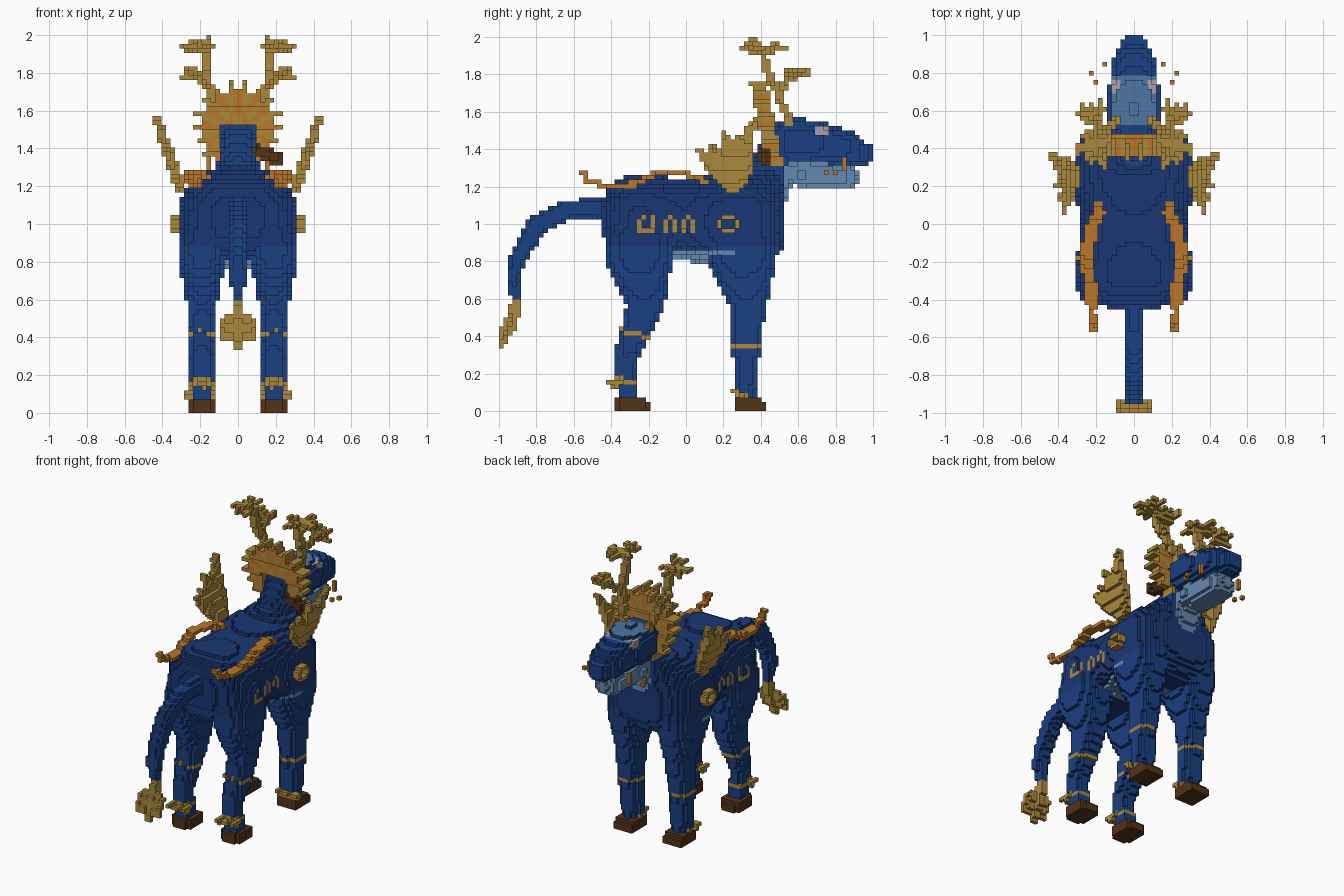
import bpy, bmesh, math
from mathutils import Vector

if "Cube" in bpy.data.objects:
    bpy.data.objects.remove(bpy.data.objects["Cube"], do_unlink=True)

V = 2 / 84          # edge length of one block
world = {}          # block -> (part, colour)

COLOURS = {
    "blue": (0.010, 0.050, 0.220),
    "navy": (0.010, 0.039, 0.175),
    "pale_blue": (0.125, 0.250, 0.43),
    "crown_blue": (0.075, 0.180, 0.37),
    "gold": (0.41, 0.25, 0.045),
    "orange": (0.49, 0.185, 0.022),
    "brown": (0.085, 0.033, 0.010),
    "eye_grey": (0.40, 0.34, 0.40),
}
NAMES = list(COLOURS)


def cell(p):
    return tuple(math.floor(c / V + 1e-6) for c in p)


def centre(c):
    return Vector([(n + 0.5) * V for n in c])


def put(part, colour, c, mirror):
    world[c] = (part, colour)
    if mirror:
        world[(-1 - c[0], c[1], c[2])] = (part, colour)


def fill(part, colour, lo, hi, test=lambda p: True, mirror=False):
    """Fill the blocks of a box whose centres pass a test."""
    a, b = cell(lo), cell(hi)
    for i in range(a[0], b[0] + 1):
        for j in range(a[1], b[1] + 1):
            for k in range(max(a[2], 0), b[2] + 1):
                p = centre((i, j, k))
                if all(lo[n] <= p[n] <= hi[n] for n in range(3)) and test(p):
                    put(part, colour, (i, j, k), mirror)


def blob(part, colour, c, r, power=2.4, mirror=False):
    """Rounded solid with centre c and radii r."""
    c, r = Vector(c), Vector(r)
    put(part, colour, cell(c), mirror)
    fill(part, colour, c - r, c + r,
         lambda p: sum(abs((p[n] - c[n]) / r[n]) ** power for n in range(3)) <= 1, mirror)


def tube(part, colour, points, power=2.4, mirror=False):
    """Sweep a blob along points of (x, y, z, rx, ry, rz)."""
    for a, b in zip(points, points[1:]):
        a, b = Vector(a), Vector(b)
        steps = max(1, math.ceil((b - a).length / (V * 0.7)))
        for s in range(steps + 1):
            q = a.lerp(b, s / steps)
            blob(part, colour, q[:3], q[3:], power, mirror)


def line(part, colour, points, r, mirror=True):
    tube(part, colour, [(*p, r, r, r) for p in points], 2, mirror)


def paint(colour, test):
    """Recolour blocks by a rule on their mirrored centre."""
    for c, (part, old) in list(world.items()):
        p = centre(c)
        side = 1 if p.x > 0 else -1
        p.x = abs(p.x)
        outer = (c[0] + side, c[1], c[2]) not in world
        if test(part, p, outer):
            world[c] = (part, colour)


# Torso
tube("torso", "navy", [(0, -.25, 1.03, .30, .20, .23), (0, 0, 1.03, .27, .2, .21),
                       (0, .28, 1.01, .32, .25, .26)], 2.8)

# Legs and hooves
tube("rear_legs", "blue", [(.19, -.25, .87, .12, .18, .22), (.19, -.21, .60, .08, .10, .10),
                           (.195, -.26, .44, .07, .08, .07), (.19, -.33, .28, .058, .06, .06),
                           (.19, -.31, .08, .058, .045, .06)], 2.6, True)
tube("front_legs", "blue", [(.19, .30, .87, .125, .19, .2), (.19, .335, .60, .08, .10, .10),
                            (.195, .325, .40, .07, .08, .05), (.19, .315, .08, .06, .055, .05)], 2.6, True)
paint("navy", lambda part, p, out: part.endswith("legs") and p.z > .89)
for y in (-.285, .35):
    fill("hooves", "brown", (.12, y - .09, 0), (.265, y + .09, .075),
         lambda p: abs((p.x - .19) / .08) ** 3 + abs((p.y - y) / .095) ** 3 < 1
         and (p.z < .05 or p.y < y + .06), True)

# Neck, head and jaw
blob("neck", "navy", (0, .38, 1.19), (.20, .16, .12))
tube("neck", "blue", [(0, .42, 1.22, .14, .13, .1), (0, .48, 1.36, .10, .11, .1),
                      (0, .50, 1.42, .10, .10, .1)])
tube("throat", "pale_blue", [(0, .49, 1.12, .08, .04, .05), (0, .54, 1.28, .1, .05, .06)])
tube("jaw", "pale_blue", [(0, .62, 1.27, .11, .07, .07), (0, .84, 1.25, .085, .08, .07)], 2.7)
tube("head", "blue", [(0, .60, 1.44, .14, .15, .12), (0, .68, 1.435, .135, .12, .11),
                      (0, .84, 1.405, .11, .10, .09), (0, .90, 1.385, .09, .06, .07),
                      (0, .95, 1.375, .07, .05, .06)], 3)
paint("eye_grey", lambda part, p, out: part == "head" and .70 < p.y < .77
      and 1.465 < p.z < 1.53 and p.x > .06)

# Belly patch
paint("pale_blue", lambda part, p, out: part == "torso" and p.z < .86 and -.08 < p.y < .28)
fill("belly", "pale_blue", (-.1, -.08, .81), (.1, .27, .85))
paint("pale_blue", lambda part, p, out: part == "front_legs" and out
      and .835 < p.z < .86 and .1 < p.y < .27)

# Tail with a tuft of spreading hairs
tube("tail", "blue", [(0, -.40, 1.08, .05, .05, .06), (0, -.62, 1.08, .05, .05, .05),
                      (0, -.80, .99, .05, .055, .055), (0, -.89, .84, .045, .045, .05),
                      (0, -.925, .72, .04, .04, .05), (0, -.91, .59, .025, .025, .03)], 2.4)
line("tail_tuft", "gold", [(0, -.91, .56), (0, -.945, .45)], .035, False)
for x, z in ((.01, .36), (.04, .40), (.07, .40), (.09, .43)):
    line("tail_tuft", "gold", [(.02, -.925, .53), (x * .8, -.95, z + .06), (x, -.985, z)], .016)

# Mane: jagged collar behind the head, open around the neck
def in_mane(p):
    a, r = math.atan2(p.z - 1.51, p.x), math.hypot(p.x, p.z - 1.51)
    back = .45 - .2 * (p.z - 1.45)
    edge = .215 + .035 * math.cos(18 * a)
    return r < edge and p.z > 1.32 and abs(p.y - back) < .045 and not (p.x < .09 and p.z < 1.52)

fill("mane", "gold", (0, .3, 1.3), (.28, .54, 1.76), in_mane, True)
paint("orange", lambda part, p, out: part == "mane" and math.hypot(p.x, p.z - 1.51) < .21
      and math.sin(13 * math.atan2(p.z - 1.51, p.x) + 1) > 0)
line("ear", "brown", [(.11, .42, 1.385), (.16, .42, 1.37), (.205, .42, 1.345)], .034, False)

# Antlers
line("antlers", "gold", [(.10, .55, 1.55), (.14, .50, 1.68), (.17, .44, 1.80), (.16, .41, 1.92)], .024)
line("antlers", "gold", [(.15, .49, 1.70), (.20, .55, 1.77), (.26, .59, 1.78), (.29, .58, 1.78)], .018)
line("antlers", "gold", [(.20, .55, 1.77), (.18, .64, 1.81)], .02)
line("antlers", "gold", [(.17, .42, 1.90), (.22, .41, 1.93), (.30, .41, 1.94)], .02)
for x, y, z in ((.16, .31, 1.95), (.22, .32, 1.96), (.30, .38, 1.95), (.20, .53, 1.94), (.28, .47, 1.93),
                (.13, .45, 1.94), (.24, .49, 1.96), (.25, .36, 1.92), (.16, .36, 1.985)):
    line("antlers", "gold", [(.19, .41, 1.93), (x, y, z)], .018)
for x, y in ((.23, .63), (.17, .60), (.22, .53), (.27, .62), (.26, .55)):
    line("antlers", "gold", [(.22, .57, 1.78), (x, y, 1.82)], .018)

# Wings: fans of feathers leaning outwards
def wing_x(z):
    return .30 + (z - 1.17) * .34

for y, z in ((.07, 1.39), (.11, 1.32), (.14, 1.41), (.21, 1.48), (.27, 1.45),
             (.32, 1.50), (.36, 1.55), (.35, 1.34)):
    my, mz = .25 + (y - .25) * .65, 1.21 + (z - 1.21) * .65
    tube("wings", "gold", [(wing_x(1.2), .25, 1.21, .026, .06, .04), (wing_x(mz), my, mz, .026, .04, .045),
                           (wing_x(z), y, z, .02, .018, .018)], 2, True)

# Ribbons along the back
ribbon = [(.19, .12, 1.21), (.19, .06, 1.25), (.22, -.02, 1.27), (.24, -.11, 1.28), (.245, -.18, 1.26),
          (.24, -.25, 1.22), (.22, -.36, 1.20), (.225, -.45, 1.21), (.225, -.52, 1.23), (.225, -.555, 1.28)]
tube("ribbons", "orange", [(*p, .036 if p[1] > -.4 else .024, .016, .016) for p in ribbon], 3, True)

# Flank ring and row of arches
fill("flank_rings", "gold", (.29, .16, .94), (.358, .30, 1.06),
     lambda p: .55 < math.hypot((p.y - .226) / .055, (p.z - 1.0) / .05) < 1, True)

def near(v, *marks):
    return any(abs(v - m) < V / 2 for m in marks)

def on_flank(part, p, out):
    return part in ("torso", "rear_legs") and out and p.x > .18

paint("gold", lambda part, p, out: on_flank(part, p, out) and .95 < p.z < 1.03
      and near(p.y, -.25, -.18, -.11, -.06, -.015, .035))
paint("gold", lambda part, p, out: on_flank(part, p, out) and (
    (1.02 < p.z < 1.05 and (near(p.y, -.085, .01, -.23, -.18)))
    or (.95 < p.z < .975 and near(p.y, -.225, -.2))))

# Leg bands and fetlock tufts
paint("gold", lambda part, p, out: (part == "front_legs" and .325 < p.z < .35)
      or (part == "rear_legs" and abs(p.z - .415 + .25 * (p.y + .28)) < .013))
for x in (.125, .19, .26):
    line("fetlocks", "gold", [(x, -.34, .16), (x, -.38, .14), (x, -.42, .15)], .014)
    line("fetlocks", "gold", [(x, .28, .09), (x, .25, .11)], .018)
paint("gold", lambda part, p, out: (part == "rear_legs" and .14 < p.z < .19 and (p.y < -.34 or p.z < .165))
      or (part == "front_legs" and .07 < p.z < .12 and p.y < (.33 if p.z < .095 else .29)))

# Floating whisker beads and cheek marks
for p in ((.155, .845, 1.30), (.155, .845, 1.33), (.155, .845, 1.355), (.225, .79, 1.285), (.21, .75, 1.285)):
    put("whisker_beads", "orange", cell(p), True)

# Turn the blocks of each part into a mesh of exposed faces
materials = []
for name, rgb in COLOURS.items():
    m = bpy.data.materials.new(name)
    m.use_nodes = True
    m.diffuse_color = (*rgb, 1)
    bsdf = m.node_tree.nodes["Principled BSDF"]
    bsdf.inputs["Base Color"].default_value = (*rgb, 1)
    bsdf.inputs["Roughness"].default_value = 0.8
    materials.append(m)


def face_colour(part, colour, c, axis, side):
    """The crown is lighter on its upward faces only."""
    p = centre(c)
    crown = part == "head" and colour == "blue" and axis == 2 and side and .52 < p.y < .78
    return "crown_blue" if crown and abs(p.x) < .13 else colour


for part in sorted({v[0] for v in world.values()}):
    bm, verts, used = bmesh.new(), {}, []
    for c, (owner, colour) in world.items():
        if owner != part:
            continue
        for axis in range(3):
            u, w = (axis + 1) % 3, (axis + 2) % 3
            for side in (0, 1):
                n = list(c)
                n[axis] += 2 * side - 1
                if tuple(n) in world:
                    continue
                quad = []
                for du, dw in ((0, 0), (1, 0), (1, 1), (0, 1)):
                    k = list(c)
                    k[axis] += side
                    k[u] += du
                    k[w] += dw
                    k = tuple(k)
                    if k not in verts:
                        verts[k] = bm.verts.new(Vector(k) * V)
                    quad.append(verts[k])
                face = bm.faces.new(quad if side else quad[::-1])
                shade = face_colour(part, colour, c, axis, side)
                if shade not in used:
                    used.append(shade)
                face.material_index = used.index(shade)
    mesh = bpy.data.meshes.new(part)
    bm.to_mesh(mesh)
    bm.free()
    for colour in used:
        mesh.materials.append(materials[NAMES.index(colour)])
    bpy.context.collection.objects.link(bpy.data.objects.new(part, mesh))
